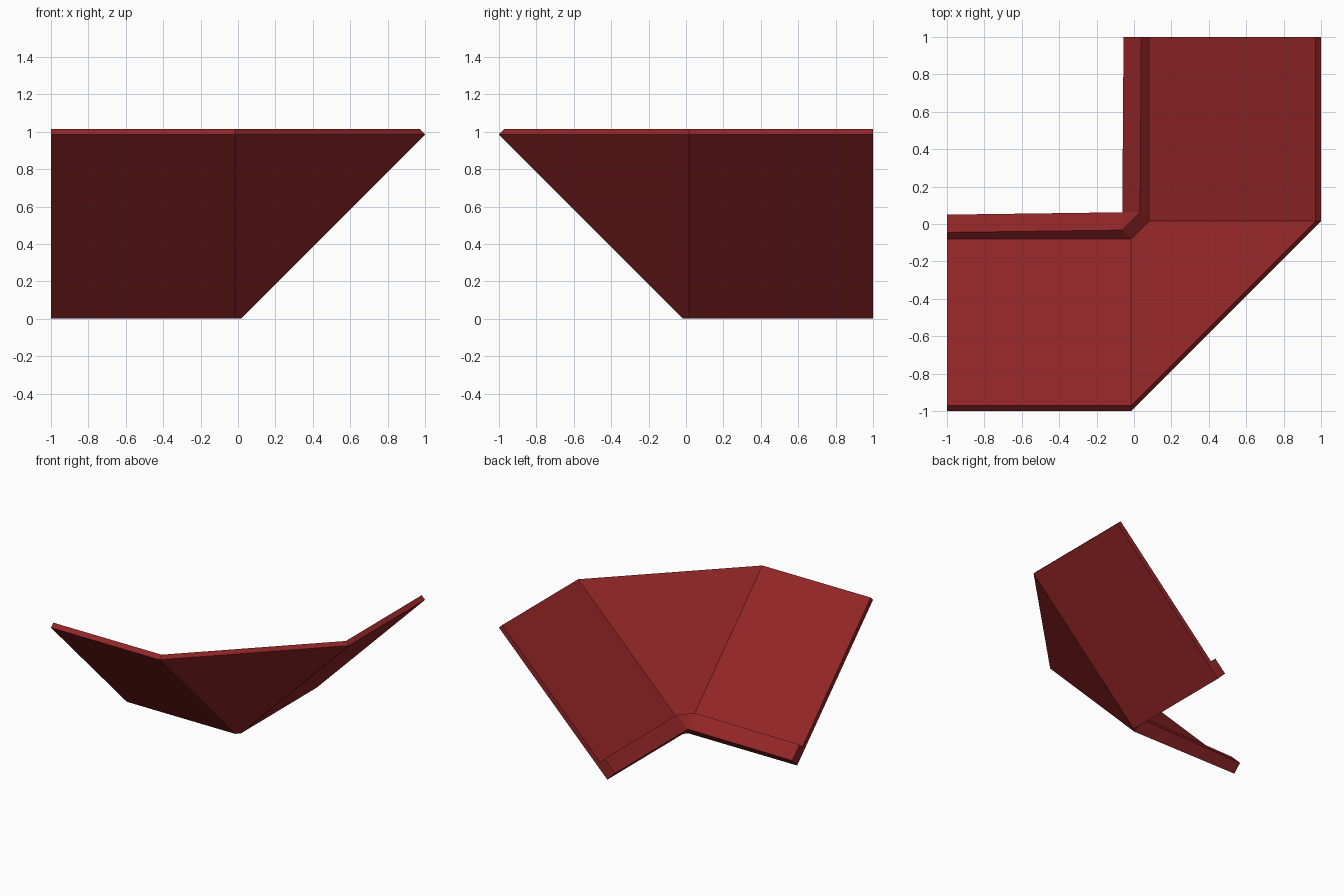
import bpy
import bmesh
from mathutils import Vector

cube = bpy.data.objects.get("Cube")
if cube:
    bpy.data.objects.remove(cube, do_unlink=True)

# Single dark red colour
red = bpy.data.materials.new("dark_red")
red.use_nodes = True
colour = (0.29, 0.019, 0.02, 1)
red.diffuse_color = colour
red.node_tree.nodes["Principled BSDF"].inputs["Base Color"].default_value = colour


def section(slab_x, lip_x, lip_height):
    """L-shaped section of the sloping slab: (outward, z) with a lip at its foot."""
    h = lip_height
    k = h + 0.03
    return [
        Vector((slab_x, -1, 0.985)),             # outer rim, underside
        Vector((slab_x, -0.97, 1.015)),          # outer rim, top
        Vector((slab_x, -0.08, 0.125)),          # foot of the lip
        Vector((lip_x, h - 0.08, 0.125 + h)),    # lip crest, outer
        Vector((lip_x, k - 0.015, k)),           # lip crest, inner
        Vector((slab_x, -0.015, 0)),             # bottom edge
    ]


def mirrored(points):
    """Reflect across the diagonal of the corner."""
    return [Vector((-p.y, -p.x, p.z)) for p in points]


# Front wing, chamfered corner and back wing share these four sections
joint = section(-0.015, -0.0625, 0.0475)
sections = [
    section(-1, -1, 0.035),
    joint,
    mirrored(joint),
    mirrored(section(-1, -1, 0.041)),
]

bm = bmesh.new()
rings = [[bm.verts.new(p) for p in points] for points in sections]
for a, b in zip(rings, rings[1:]):
    for i in range(len(a)):
        j = (i + 1) % len(a)
        bm.faces.new((a[i], a[j], b[j], b[i]))

# End caps
bm.faces.new(rings[0])
bm.faces.new(rings[-1])

# The lip meets at one inner corner point
bmesh.ops.remove_doubles(bm, verts=bm.verts[:], dist=0.0005)
bmesh.ops.recalc_face_normals(bm, faces=bm.faces[:])

mesh = bpy.data.meshes.new("sloped_corner_panel")
bm.to_mesh(mesh)
bm.free()
mesh.materials.append(red)
panel = bpy.data.objects.new("sloped_corner_panel", mesh)
bpy.context.collection.objects.link(panel)
